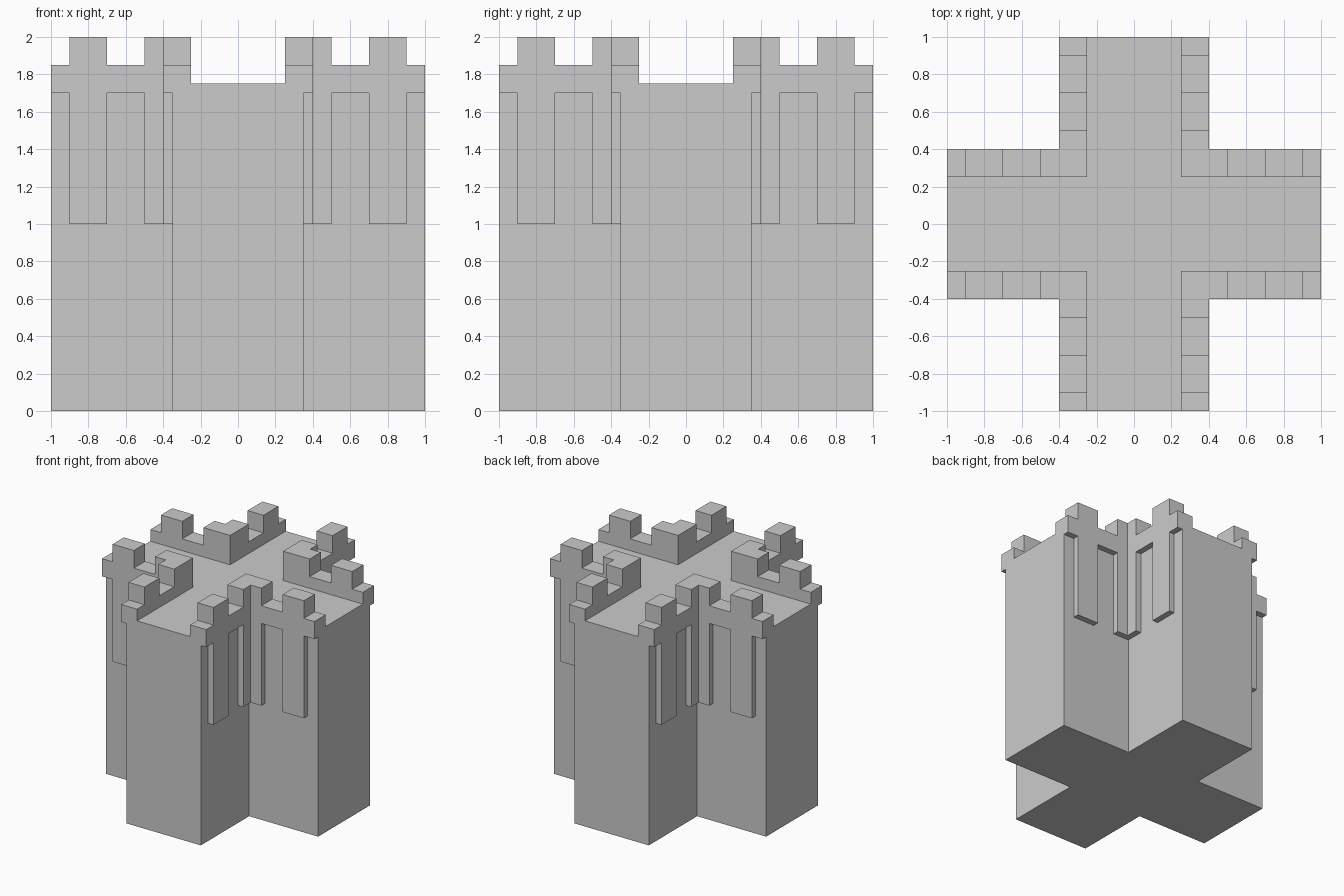
import bpy, bmesh, math

if "Cube" in bpy.data.objects:
    bpy.data.objects.remove(bpy.data.objects["Cube"])


def prism(name, outline, z0, z1):
    """Extrude a flat outline from z0 up to z1."""
    bm = bmesh.new()
    face = bm.faces.new([bm.verts.new((x, y, z0)) for x, y in outline])
    ext = bmesh.ops.extrude_face_region(bm, geom=[face], use_keep_orig=True)
    for v in ext["geom"]:
        if isinstance(v, bmesh.types.BMVert):
            v.co.z = z1
    bmesh.ops.recalc_face_normals(bm, faces=bm.faces)
    mesh = bpy.data.meshes.new(name)
    bm.to_mesh(mesh)
    bm.free()
    ob = bpy.data.objects.new(name, mesh)
    bpy.context.collection.objects.link(ob)
    return ob


def turn(pts, n):
    """Rotate points by n exact quarter turns."""
    for _ in range(n):
        pts = [(-y, x) for x, y in pts]
    return pts


def angle_shape(inner, outer, end):
    """L outline wrapping the inside corner between two arms."""
    return [(inner, inner), (end, inner), (end, outer),
            (outer, outer), (outer, end), (inner, end)]


def rect(x0, x1, y0, y1):
    return [(x0, y0), (x1, y0), (x1, y1), (x0, y1)]


BODY, INNER, OUTER = 0.35, 0.25, 0.40

# Cross-shaped tower body with a flat roof
quarter = [(1, -BODY), (1, BODY), (BODY, BODY)]
tower = prism("castle_tower", [p for n in range(4) for p in turn(quarter, n)], 0, 1.75)

# Per corner: overhanging parapet, corner column, and a merlon column on each arm
parts = [
    ("parapet", angle_shape(INNER, OUTER, 1.0), 1.70, 1.85),
    ("corner_column", angle_shape(INNER, OUTER, 0.5), 1.0, 2.0),
    ("side_column", rect(0.7, 0.9, INNER, OUTER), 1.0, 2.0),
    ("front_column", rect(INNER, OUTER, 0.7, 0.9), 1.0, 2.0),
]
bpy.context.view_layer.objects.active = tower
for n in range(4):
    for name, outline, z0, z1 in parts:
        part = prism(name, turn(outline, n), z0, z1)
        mod = tower.modifiers.new(name, "BOOLEAN")
        mod.operation = "UNION"
        mod.solver = "EXACT"
        mod.object = part
        bpy.ops.object.modifier_apply(modifier=mod.name)
        bpy.data.objects.remove(part)

# Merge coplanar faces left by the unions
bm = bmesh.new()
bm.from_mesh(tower.data)
bmesh.ops.remove_doubles(bm, verts=bm.verts, dist=1e-5)
bmesh.ops.dissolve_limit(bm, angle_limit=math.radians(1), verts=bm.verts, edges=bm.edges)
bm.to_mesh(tower.data)
bm.free()
